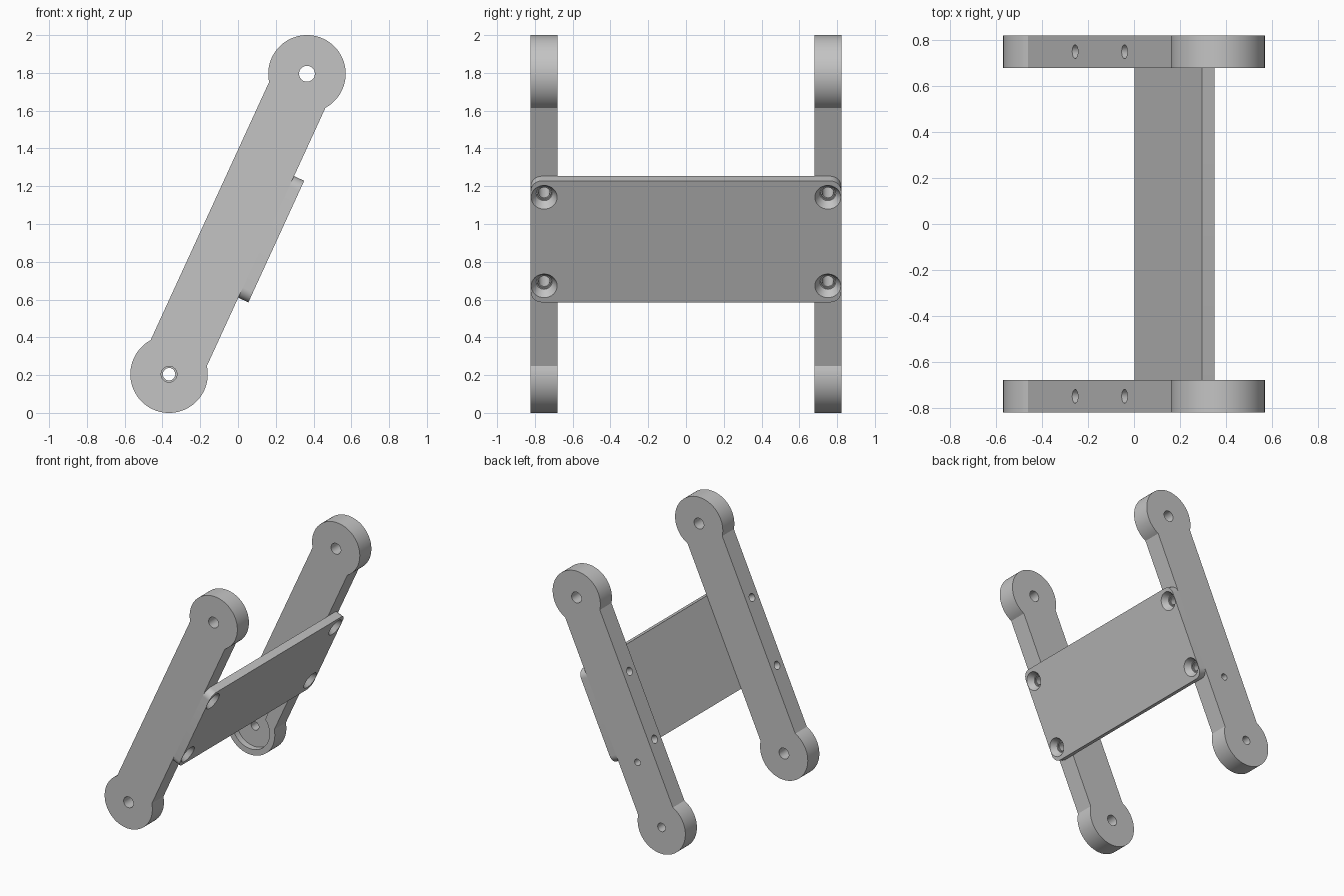
import bpy, bmesh
from math import cos, sin, radians, degrees, asin, pi, atan2
from mathutils import Vector, Matrix

cube = bpy.data.objects.get("Cube")
if cube:
    bpy.data.objects.remove(cube, do_unlink=True)

# Main sizes, in a frame where the arms stand upright around the origin
BOSS_Z, BOSS_R, HALF_W = 0.875, 0.205, 0.164
Y_IN, Y_OUT = 0.68, 0.822
Y_MID = (Y_IN + Y_OUT) / 2
PLATE_OUT, PLATE_T, CORNER = 0.223, 0.354, 0.06
SCREW_T = 0.258
LEAN = atan2(0.365, 0.795)

grey = bpy.data.materials.new("plain grey")
grey.use_nodes = True
grey.diffuse_color = (0.55, 0.55, 0.55, 1)
grey.node_tree.nodes["Principled BSDF"].inputs["Base Color"].default_value = (0.55, 0.55, 0.55, 1)


def to_object(name, bm):
    bmesh.ops.recalc_face_normals(bm, faces=bm.faces)
    mesh = bpy.data.meshes.new(name)
    bm.to_mesh(mesh)
    bm.free()
    mesh.materials.append(grey)
    obj = bpy.data.objects.new(name, mesh)
    bpy.context.collection.objects.link(obj)
    return obj


def arc(u, v, r, start, end, steps):
    angles = [radians(start + (end - start) * i / steps) for i in range(steps + 1)]
    return [(u + r * cos(a), v + r * sin(a)) for a in angles]


def prism(name, outline, low, high, axis):
    """Extrude an outline along x or y; its second coordinate is z."""
    bm = bmesh.new()
    place = (lambda u, v: (u, low, v)) if axis == "y" else (lambda u, v: (low, u, v))
    face = bm.faces.new([bm.verts.new(place(u, v)) for u, v in outline])
    grown = bmesh.ops.extrude_face_region(bm, geom=[face])["geom"]
    shift = Vector((0, high - low, 0)) if axis == "y" else Vector((high - low, 0, 0))
    bmesh.ops.translate(bm, vec=shift, verts=[g for g in grown if isinstance(g, bmesh.types.BMVert)])
    return to_object(name, bm)


def drill(start, end, r1, r2):
    """Round or conical cutter between two points."""
    start, end = Vector(start), Vector(end)
    axis = end - start
    turn = axis.to_track_quat("Z", "Y").to_matrix().to_4x4()
    bm = bmesh.new()
    bmesh.ops.create_cone(bm, cap_ends=True, segments=32, radius1=r1, radius2=r2, depth=axis.length,
                          matrix=Matrix.Translation((start + end) / 2) @ turn)
    return to_object("cutter", bm)


def cut(target, cutter):
    cutter.hide_render = True
    mod = target.modifiers.new("cut", "BOOLEAN")
    mod.operation, mod.solver, mod.object = "DIFFERENCE", "EXACT", cutter
    bpy.context.view_layer.objects.active = target
    bpy.ops.object.modifier_apply(modifier=mod.name)
    bpy.data.objects.remove(cutter, do_unlink=True)


# Arms: straight bar with a round boss at each end
waist = degrees(asin(HALF_W / BOSS_R))
arm_outline = (arc(0, BOSS_Z, BOSS_R, waist - 90, 270 - waist, 48)
               + arc(0, -BOSS_Z, BOSS_R, 90 + waist, 450 - waist, 48))
arms = []
for name, side in (("front_arm", -1), ("back_arm", 1)):
    low, high = sorted((side * Y_IN, side * Y_OUT))
    arm = prism(name, arm_outline, low, high, "y")
    # pivot holes
    for end in (-1, 1):
        r = 0.033 if side == 1 and end == -1 else 0.042
        cut(arm, drill((0, low - 0.1, end * BOSS_Z), (0, high + 0.1, end * BOSS_Z), r, r))
    # screw holes running through to the rear edge
    for t in (-SCREW_T, SCREW_T):
        cut(arm, drill((-0.3, side * Y_MID, t), (0.3, side * Y_MID, t), 0.03, 0.03))
    arms.append(arm)

# Lever-shaped pocket on the inside of the back arm, with its small screw hole
pocket_r, neck = 0.16, 0.07
spread = degrees(asin(neck / pocket_r))
pocket_outline = (arc(0, -BOSS_Z, pocket_r, 90 + spread, 450 - spread, 48)
                  + arc(0, -0.36, 0.05, 0, 180, 16))
cut(arms[1], prism("pocket", pocket_outline, Y_IN - 0.05, Y_IN + 0.05, "y"))
cut(arms[1], drill((0, Y_IN - 0.1, -0.38), (0, Y_OUT + 0.1, -0.38), 0.025, 0.025))

# Cross plate with rounded corners and countersunk holes
cy, cz = Y_OUT - CORNER, PLATE_T - CORNER
plate_outline = []
for i, (sy, sz) in enumerate(((1, 1), (-1, 1), (-1, -1), (1, -1))):
    plate_outline += arc(sy * cy, sz * cz, CORNER, 90 * i, 90 * i + 90, 10)
plate = prism("cross_plate", plate_outline, HALF_W, PLATE_OUT, "x")
for y in (-Y_MID, Y_MID):
    for t in (-SCREW_T, SCREW_T):
        cut(plate, drill((0.1, y, t), (0.3, y, t), 0.036, 0.036))
        cut(plate, drill((0.175, y, t), (PLATE_OUT + 0.002, y, t), 0.042, 0.07))

# Lean the whole frame and stand it on the ground
pose = Matrix.Translation((0, 0, 1)) @ Matrix.Rotation(LEAN, 4, "Y")
for obj in arms + [plate]:
    obj.data.transform(pose)
    bpy.ops.object.select_all(action="DESELECT")
    obj.select_set(True)
    bpy.context.view_layer.objects.active = obj
    bpy.ops.object.shade_smooth_by_angle(angle=pi / 6)
